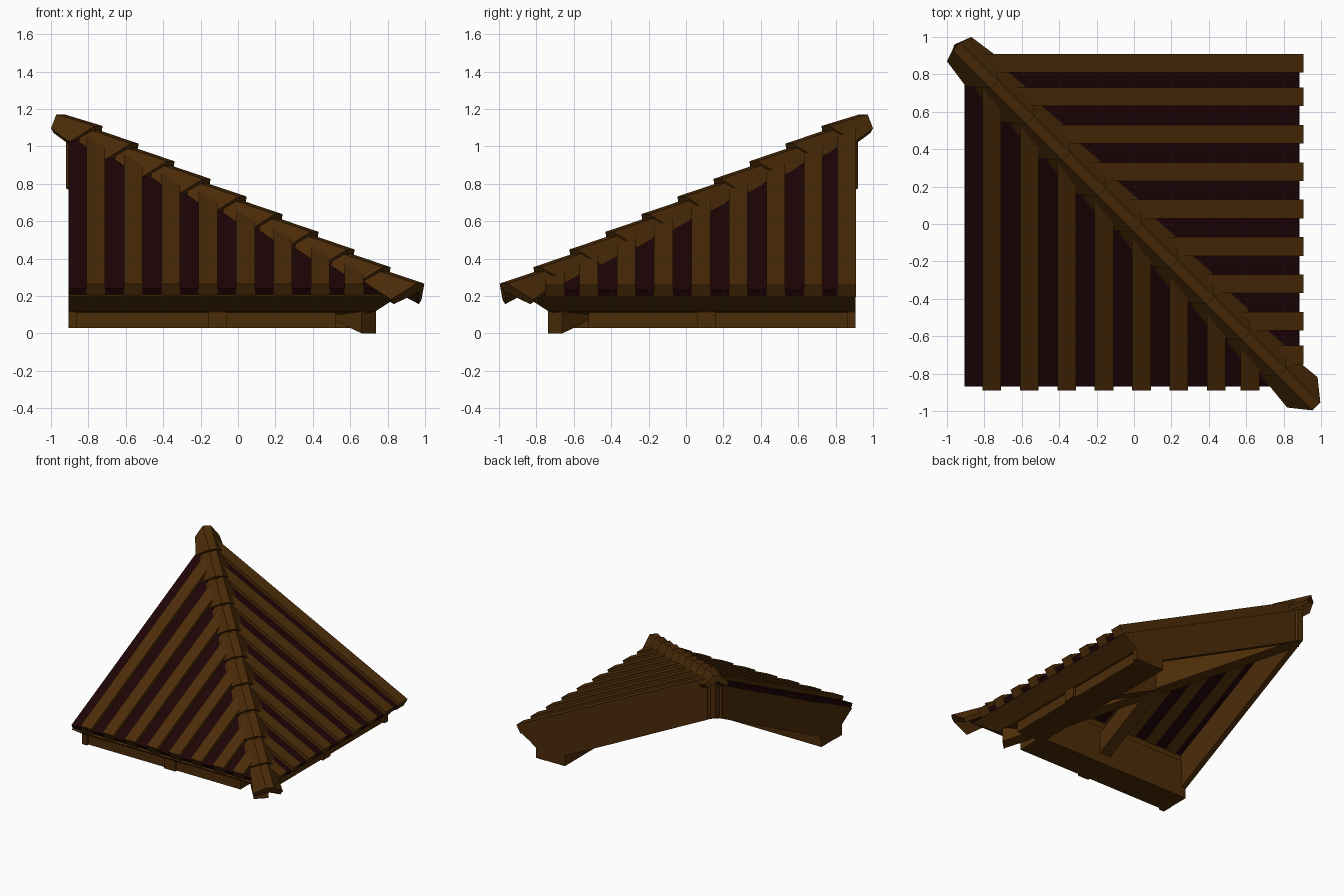
import bpy, bmesh
from mathutils import Vector

if "Cube" in bpy.data.objects:
    bpy.data.objects.remove(bpy.data.objects["Cube"])

K = 0.49                      # roof pitch


def roof(y):                  # height of the sheet surface
    return 0.666 + K * y


def material(name, col):
    m = bpy.data.materials.new(name)
    m.diffuse_color = (*col, 1)
    m.use_nodes = True
    m.node_tree.nodes["Principled BSDF"].inputs["Base Color"].default_value = m.diffuse_color
    return m


BROWN = material("brown timber", (0.072, 0.025, 0.0025))
DARK = material("dark plum boards", (0.0135, 0.0012, 0.002))


def finish(bm, name, mat):
    bmesh.ops.recalc_face_normals(bm, faces=bm.faces[:])
    me = bpy.data.meshes.new(name)
    bm.to_mesh(me)
    bm.free()
    me.materials.append(mat)
    ob = bpy.data.objects.new(name, me)
    bpy.context.collection.objects.link(ob)
    return ob


def loft(bm, a, b):
    """Solid between two matching closed sections."""
    va = [bm.verts.new(p) for p in a]
    vb = [bm.verts.new(p) for p in b]
    n = len(a)
    bm.faces.new(va)
    bm.faces.new(vb[::-1])
    for i in range(n):
        j = (i + 1) % n
        bm.faces.new((va[i], va[j], vb[j], vb[i]))


def slope_part(name, profile, x0, x1, mat, right=False):
    """Extrude a (y, z) profile along x, mitre it at the hip, optionally swap to the right slope."""
    bm = bmesh.new()
    loft(bm, [(x0, y, z) for y, z in profile], [(x1, y, z) for y, z in profile])
    bmesh.ops.bisect_plane(bm, geom=bm.verts[:] + bm.edges[:] + bm.faces[:],
                           plane_co=(0, 0, 0), plane_no=(1, 1, 0), clear_outer=True)
    bmesh.ops.holes_fill(bm, edges=[e for e in bm.edges if e.is_boundary], sides=0)
    if right:
        for v in bm.verts:
            v.co = Vector((-v.co.y, -v.co.x, v.co.z))
    return finish(bm, name, mat)


def band(y0, y1, up, down):
    """Sloping strip profile with a square-cut lower end, offsets measured from the sheet."""
    yb = y0 + (up - down) * 0.45
    return [(yb, roof(yb) + down), (y1, roof(y1) + down), (y1, roof(y1) + up), (y0, roof(y0) + up)]


RAFT = -0.311                 # rafter underside relative to the sheet surface
batten_x = {False: [-0.76 + 0.2 * i for i in range(7)] + [0.62],
            True: [-0.86] + [-0.68 + 0.2 * i for i in range(7)] + [0.70]}

for right in (False, True):
    side = "right" if right else "front"
    eave = -0.885 if right else -0.87
    # dark roof sheet
    slope_part(side + "_sheet", band(eave, 0.9, 0.0, -0.04), -0.905, 0.9, DARK, right)
    # battens
    for c in batten_x[right]:
        slope_part(side + "_batten", band(eave - 0.02, 0.91, 0.035, -0.045),
                   c - 0.05, c + 0.05, BROWN, right)
    # eave board with undercut face
    slope_part(side + "_eave_board",
               [(-0.865, 0.2), (-0.80, 0.16), (-0.73, 0.115), (-0.60, 0.10), (-0.48, 0.20),
                (-0.48, roof(-0.48) - 0.04), (-0.84, roof(-0.84) - 0.04)], -0.905, 0.9, BROWN, right)
    # wall plate, stopping short of the hip rafter
    slope_part(side + "_wall_plate",
               [(-0.71, 0.03), (-0.47, 0.03), (-0.47, 0.34), (-0.60, 0.28), (-0.71, 0.15)],
               -0.902, 0.52, BROWN, right)
    # rafters with level-cut tails, at the open edge and the middle
    tail = [(-0.85, 0.205), (-0.73, 0.115), (-0.73, 0.03), (-0.64, 0.03),
            (0.903, roof(0.903) + RAFT), (0.903, roof(0.903) - 0.04)]
    slope_part(side + "_edge_rafter", tail, -0.905, -0.86, BROWN, right)
    mid = [(y, z - (0.1 if i == 5 else 0)) for i, (y, z) in enumerate(tail)]
    mid[0] = (-0.73, 0.16)
    slope_part(side + "_middle_rafter", mid, -0.16, -0.06, BROWN, right)


def hip_point(x, perp, z):
    """Point beside the hip line: x along it, perp across it."""
    d = perp * 0.7071
    return (x + d, -x + d, z)


# hip rafter under the mitre
bm = bmesh.new()
ends = []
for x in (-0.88, 0.70):
    top, bot = roof(-x) - 0.06, max(0.0, roof(-x) + RAFT - 0.012)
    ends.append([hip_point(x, -0.055, bot), hip_point(x, 0.055, bot),
                 hip_point(x, 0.055, top), hip_point(x, -0.055, top)])
loft(bm, *ends)
finish(bm, "hip_rafter", BROWN)


def cap_section(x, lift, w, drop, back):
    """Thick folded cap section; the skirts sit back from the ridge."""
    r = roof(-x) + lift
    f, t = 0.03, 0.045
    pts = [(-w, -drop, back), (-f, 0, 0), (f, 0, 0), (w, -drop, back),
           (w - 0.02, -drop - 0.025, back), (0, -t, 0.01), (-w + 0.02, -drop - 0.025, back)]
    return [hip_point(x - b, p, r + z) for p, z, b in pts]


# overlapping hip caps
for i in range(10):
    xe = -0.745 + 0.1925 * i
    if i == 9:
        xe = 0.975
    xs = max(xe - 0.25, -0.95)
    bm = bmesh.new()
    loft(bm, cap_section(xs, 0.04, 0.092, 0.075, -0.015),
         cap_section(xe, 0.078, 0.115, 0.085, 0.075))
    finish(bm, "hip_cap", BROWN)
